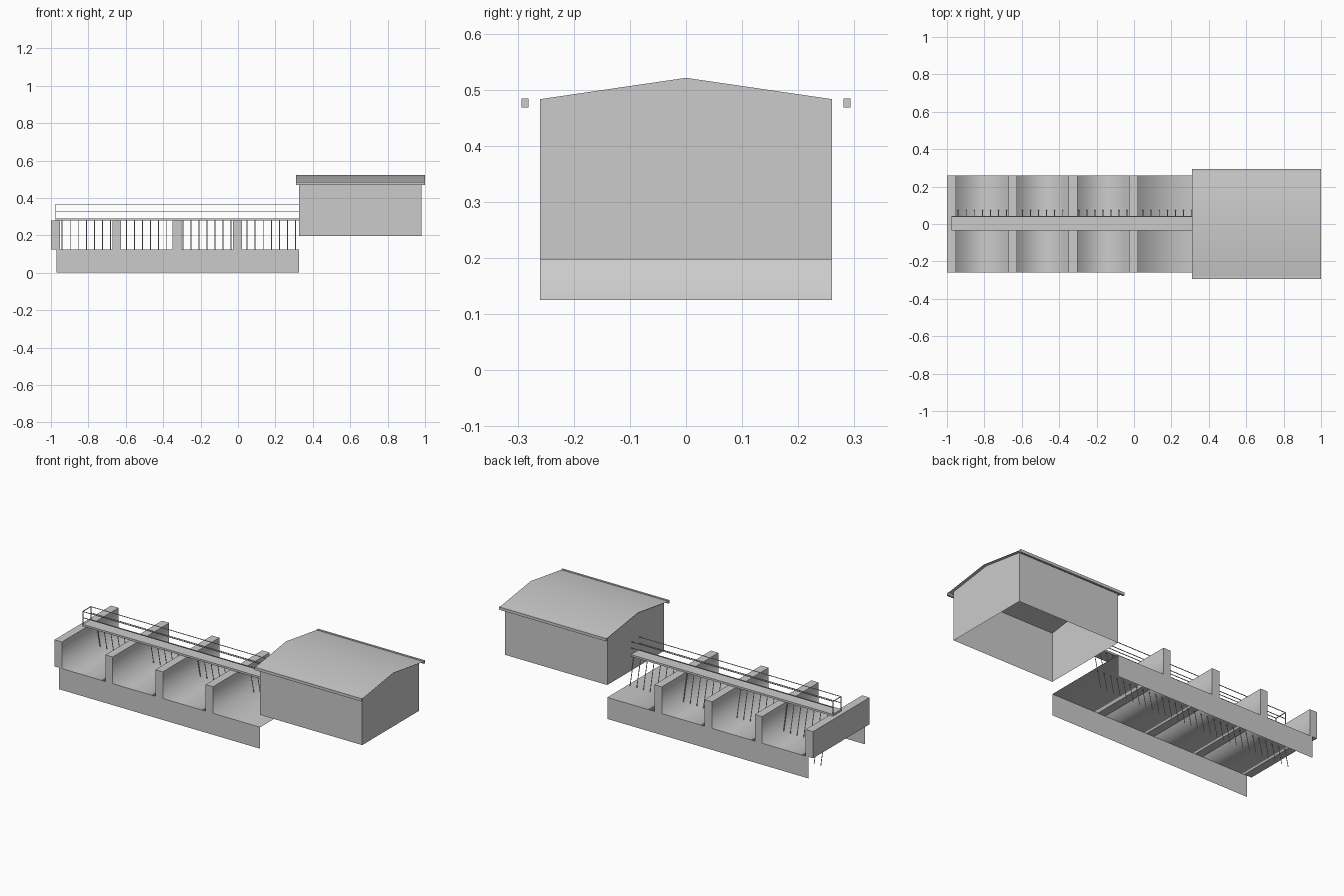
import bpy

if "Cube" in bpy.data.objects:
    bpy.data.objects.remove(bpy.data.objects["Cube"])

Y = 0.26                      # half depth of base, piers and house
FLOOR, TOP = 0.125, 0.28      # bay floor and pier top heights
X0, X1 = -0.97, 0.325         # base ends


def mesh(name, verts, faces, smooth=False):
    me = bpy.data.meshes.new(name)
    me.from_pydata(verts, [], faces)
    ob = bpy.data.objects.new(name, me)
    bpy.context.collection.objects.link(ob)
    for p in me.polygons:
        p.use_smooth = smooth
    return ob


def box_data(a, b):
    v = [(x, y, z) for x in (a[0], b[0]) for y in (a[1], b[1]) for z in (a[2], b[2])]
    f = [(0, 1, 3, 2), (4, 6, 7, 5), (0, 4, 5, 1), (2, 3, 7, 6), (0, 2, 6, 4), (1, 5, 7, 3)]
    return v, f


def boxes(name, items, skip=()):
    vs, fs = [], []
    for a, b in items:
        v, f = box_data(a, b)
        n = len(vs)
        vs += v
        fs += [tuple(i + n for i in q) for k, q in enumerate(f) if k not in skip]
    return mesh(name, vs, fs)


def strip(name, profile, smooth=False):
    """Sheet running front to back along an x-z profile."""
    vs = [(x, y, z) for x, z in profile for y in (-Y, Y)]
    fs = [(2 * i, 2 * i + 2, 2 * i + 3, 2 * i + 1) for i in range(len(profile) - 1)]
    return mesh(name, vs, fs, smooth)


# thin side walls of the base, open at the ends and below
for label, y in (("front", -Y), ("back", Y)):
    q = (0, 1, 2, 3) if y < 0 else (3, 2, 1, 0)
    mesh("base_wall_" + label,
         [(X0, y, 0), (X1, y, 0), (X1, y, FLOOR), (X0, y, FLOOR)], [q])

# piers: top, front and back faces and underside; side faces come with the bays
piers = [(-1.0, -0.952), (-0.672, -0.625), (-0.35, -0.302), (-0.026, 0.022)]
boxes("piers", [((a, -Y, FLOOR), (b, Y, TOP)) for a, b in piers], skip=(0, 1))
strip("end_pier_face", [(-1.0, TOP), (-1.0, FLOOR)][::-1]).data.flip_normals()

# bays: pier sides and floor as one smooth channel
for i, (a, b) in enumerate(piers):
    prof = [(b, TOP), (b, FLOOR)]
    if i + 1 < len(piers):
        nx = piers[i + 1][0]
        prof += [(nx, FLOOR), (nx, TOP)]
    else:
        prof += [(X1, FLOOR)]
    strip("bay_%d" % (i + 1), prof, True)

# walkway along the middle
boxes("walkway_deck", [((-0.975, -0.036, TOP), (X1, 0.042, 0.291))])

# railings, two thin rails and an end post per side
R = 0.0015
rails = []
for y in (-0.034, 0.04):
    for z in (0.329, 0.365):
        rails.append(((-0.975, y - R, z - R), (X1, y + R, z + R)))
    rails.append(((-0.977, y - R, 0.291), (-0.973, y + R, 0.365)))
rails.append(((-0.977, -0.034, 0.364), (-0.973, 0.04, 0.367)))
boxes("railings", rails)

# slanted flat needles hanging from the walkway through the floor
vs, fs = [], []
W = 0.0025
for i in range(30):
    x = -0.94 + i * 0.043
    n = len(vs)
    vs += [(x - W, 0.04, 0.285), (x + W, 0.04, 0.285), (x + W, 0.103, 0.005), (x - W, 0.103, 0.005)]
    fs.append((n, n + 1, n + 2, n + 3))
mesh("slanted_needles", vs, fs)

# house shell, open below, with gable ends
HX0, HX1, HZ, EAVE, RIDGE = 0.325, 0.982, 0.197, 0.483, 0.522
vs = [(x, y, z) for x in (HX0, HX1)
      for y, z in ((-Y, HZ), (Y, HZ), (Y, EAVE), (0, RIDGE - 0.001), (-Y, EAVE))]
mesh("house_walls", vs, [(4, 3, 2, 1, 0), (5, 6, 7, 8, 9), (0, 5, 9, 4), (1, 2, 7, 6)])

# roof sheet and eave beams
RX0, RX1, RY, RZ = 0.31, 1.0, 0.29, 0.4795
mesh("roof", [(x, y, z) for x in (RX0, RX1) for y, z in ((-RY, RZ), (0, RIDGE), (RY, RZ))],
     [(0, 3, 4, 1), (1, 4, 5, 2)], True)
boxes("eave_beams", [((RX0, s - 0.006, 0.468), (RX1, s + 0.006, 0.484)) for s in (-0.287, 0.287)])
